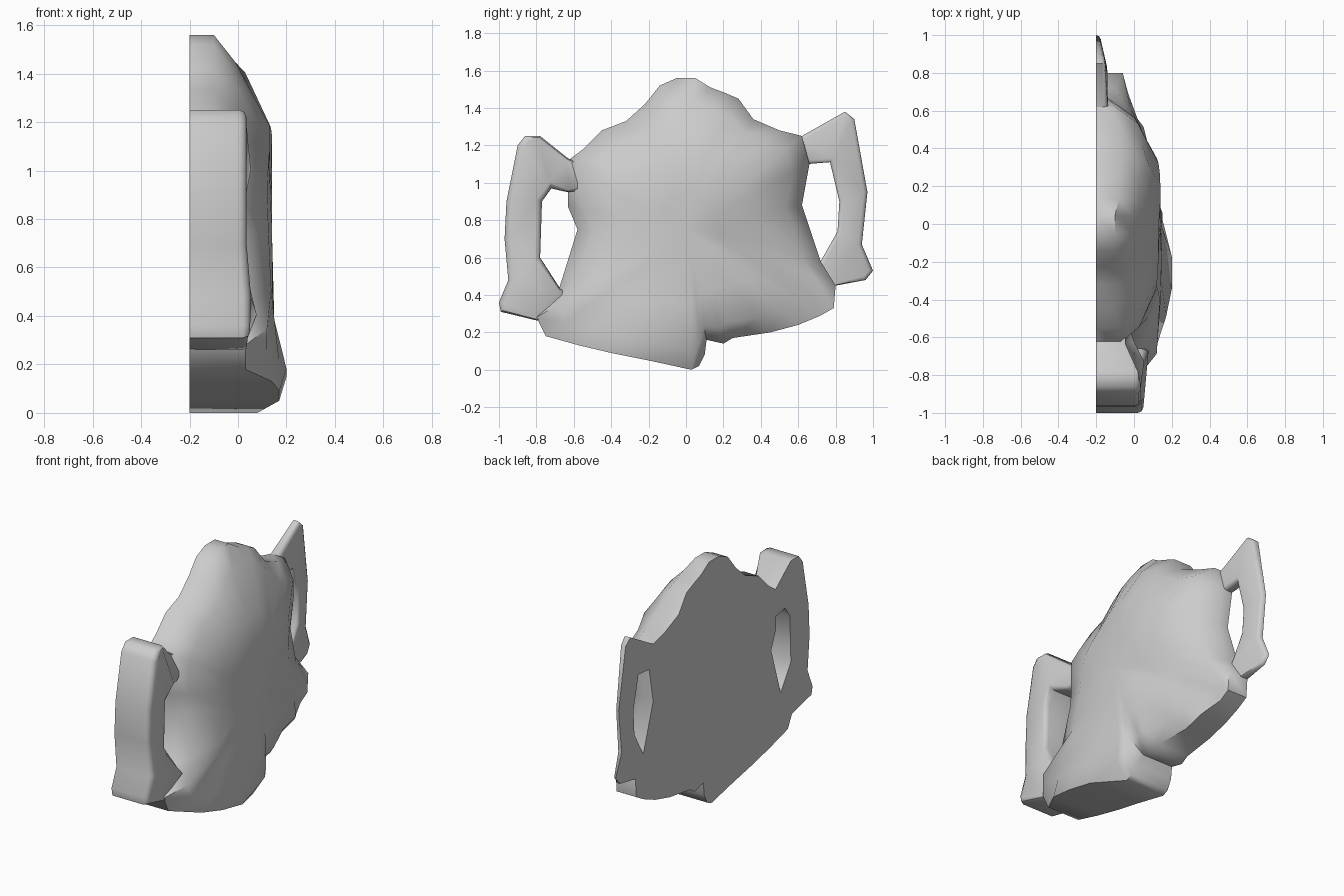
import bpy, bmesh
from mathutils import Vector
from math import radians

cube = bpy.data.objects.get("Cube")
if cube:
    bpy.data.objects.remove(cube)

FLAT = -0.2   # the cut plane that closes the half model

grey = bpy.data.materials.new("plain grey")
grey.use_nodes = True
colour = (0.6, 0.6, 0.6, 1)
grey.diffuse_color = colour
grey.node_tree.nodes["Principled BSDF"].inputs["Base Color"].default_value = colour


def finish(bm, name, angle):
    """Turn a bmesh into a shaded object."""
    bmesh.ops.recalc_face_normals(bm, faces=bm.faces)
    mesh = bpy.data.meshes.new(name)
    bm.to_mesh(mesh)
    bm.free()
    obj = bpy.data.objects.new(name, mesh)
    bpy.context.collection.objects.link(obj)
    mesh.materials.append(grey)
    bpy.ops.object.select_all(action='DESELECT')
    obj.select_set(True)
    bpy.context.view_layer.objects.active = obj
    bpy.ops.object.shade_smooth_by_angle(angle=radians(angle))
    return obj


def relax(points, rounds):
    """Even out a closed loop of points."""
    for _ in range(rounds):
        points = [(points[i - 1] + 2 * p + points[(i + 1) % len(points)]) / 4
                  for i, p in enumerate(points)]
    return points


def make_body(name, groups, centre, crown):
    """Rings shrinking from the outline towards the centre, bulging in x.
    Each group is (rim x, shoulder x, inner x, outline points)."""
    bm = bmesh.new()
    spec = [(Vector(p), rim, shoulder, inner)
            for rim, shoulder, inner, points in groups for p in points]
    mid = Vector(centre)

    def ring(scale, depth, rounds=0):
        points = []
        for item in spec:
            y, z = mid + (item[0] - mid) * scale
            points.append(Vector((depth(item), y, z)))
        return [bm.verts.new(p) for p in relax(points, rounds)]

    rings = [ring(1, lambda i: FLAT),
             ring(1, lambda i: i[1]),
             ring(0.86, lambda i: i[2]),
             ring(0.55, lambda i: i[3], 2),
             ring(0.25, lambda i: (i[3] + crown) / 2, 4)]
    n = len(spec)
    for a, b in zip(rings, rings[1:]):
        for i in range(n):
            j = (i + 1) % n
            bm.faces.new((a[i], a[j], b[j], b[i]))
    tip = bm.verts.new((crown, *centre))
    for i in range(n):
        bm.faces.new((rings[-1][i], rings[-1][(i + 1) % n], tip))
    bm.faces.new(rings[0])
    return finish(bm, name, 50)


def make_handle(name, points, depth, bevel):
    """Flat C-shaped profile pulled out of the cut plane, front edges rounded."""
    bm = bmesh.new()
    base = bm.faces.new([bm.verts.new((FLAT, y, z)) for y, z in points])
    out = bmesh.ops.extrude_face_region(bm, geom=[base], use_keep_orig=True)["geom"]
    for v in out:
        if isinstance(v, bmesh.types.BMVert):
            v.co.x = depth(v.co.y, v.co.z)
    edges = [e for e in out if isinstance(e, bmesh.types.BMEdge)]
    bmesh.ops.bevel(bm, geom=edges, offset=bevel, segments=2,
                    profile=0.5, affect='EDGES', clamp_overlap=True)
    big = [f for f in bm.faces if len(f.verts) > 4]
    bmesh.ops.triangulate(bm, faces=big)
    return finish(bm, name, 55)


# Body: outline walked from the foot, up the back, over the crown, down the front
make_body("body", [
    (0.08, 0.15, 0.15, [(0.03, 0), (0.07, 0.02)]),
    (0.06, 0.14, 0.14, [(0.1, 0.08)]),
    (0.02, 0.11, 0.14, [(0.11, 0.16), (0.2, 0.14), (0.25, 0.17)]),
    (-0.02, 0.05, 0.12, [(0.45, 0.2), (0.6, 0.24)]),
    (-0.06, -0.03, 0.05, [(0.72, 0.29), (0.79, 0.33), (0.8, 0.45)]),
    (-0.1, -0.02, 0.07, [(0.72, 0.58)]),
    (-0.13, 0.0, 0.12, [(0.62, 0.88), (0.66, 1.1)]),
    (-0.1, 0.02, 0.13, [(0.62, 1.25)]),
    (-0.07, 0.04, 0.14, [(0.5, 1.28)]),
    (-0.06, 0.08, 0.14, [(0.36, 1.34)]),
    (-0.08, 0.03, 0.14, [(0.28, 1.45), (0.21, 1.48), (0.13, 1.51)]),
    (-0.1, -0.01, 0.13, [(0.05, 1.56), (-0.05, 1.56), (-0.14, 1.52)]),
    (-0.1, 0.01, 0.13, [(-0.22, 1.42), (-0.32, 1.33), (-0.45, 1.28)]),
    (-0.07, 0.03, 0.12, [(-0.55, 1.18), (-0.63, 1.12), (-0.63, 0.87)]),
    (-0.02, 0.07, 0.13, [(-0.58, 0.75), (-0.68, 0.43)]),
    (0.03, 0.12, 0.14, [(-0.8, 0.28), (-0.75, 0.18)]),
    (0.14, 0.17, 0.15, [(-0.57, 0.13)]),
    (0.17, 0.2, 0.15, [(-0.4, 0.09), (-0.2, 0.05)]),
], (0, 0.75), 0.14)

# Broad front handle, its arms sinking into the body
make_handle("front_handle", [
    (-0.5, 1.08), (-0.63, 1.13), (-0.78, 1.25), (-0.86, 1.25), (-0.9, 1.2),
    (-0.96, 0.9), (-0.97, 0.7), (-0.95, 0.48), (-1, 0.36), (-0.99, 0.31),
    (-0.78, 0.26), (-0.6, 0.3), (-0.6, 0.42), (-0.67, 0.43), (-0.78, 0.6),
    (-0.77, 0.9), (-0.72, 0.97), (-0.63, 0.95), (-0.5, 0.95),
], lambda y, z: -0.03 if y > -0.65 else 0.05 if z < 0.5 else 0.035, 0.03)

# Thin back handle, tapering towards its outer edge
make_handle("back_handle", [
    (0.5, 1.26), (0.62, 1.25), (0.85, 1.38), (0.9, 1.34), (0.97, 0.95),
    (0.94, 0.67), (1, 0.53), (0.96, 0.48), (0.8, 0.45), (0.65, 0.45),
    (0.65, 0.6), (0.72, 0.58), (0.81, 0.74), (0.82, 0.9), (0.77, 1.11),
    (0.65, 1.1), (0.5, 1.1),
], lambda y, z: -0.14 - max(0, y - 0.8) * 0.2, 0.025)
